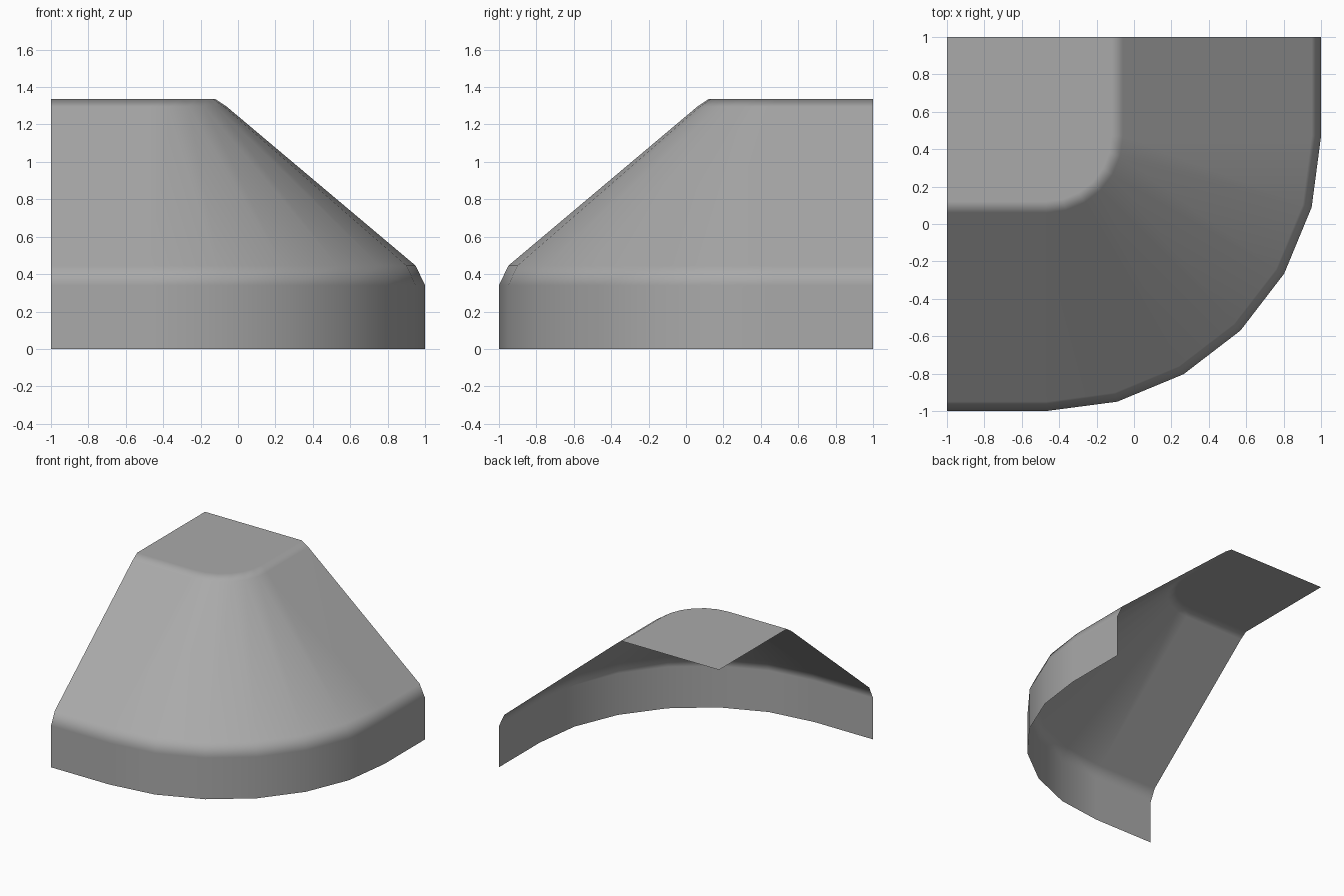
import bpy, bmesh
from math import cos, sin, radians

cube = bpy.data.objects.get("Cube")
if cube:
    bpy.data.objects.remove(cube, do_unlink=True)

# Plain grey finish
grey = bpy.data.materials.new("grey")
grey.use_nodes = True
colour = (0.4, 0.4, 0.4, 1)
grey.diffuse_color = colour
bsdf = grey.node_tree.nodes["Principled BSDF"]
bsdf.inputs["Base Color"].default_value = colour
bsdf.inputs["Roughness"].default_value = 0.8

CENTRE = 0.47      # arc centre is (-CENTRE, CENTRE)
STEPS = 6
# Wall profile, bottom to top: arc radius, height
PROFILE = [(1.47, 0), (1.47, 0.34), (1.42, 0.445), (0.41, 1.295), (0.35, 1.335)]


def ring(bm, radius, z):
    """Rounded corner outline with a straight run at each end."""
    pts = [(-1, CENTRE - radius)]
    for i in range(STEPS + 1):
        a = radians(-90 + 90 * i / STEPS)
        pts.append((-CENTRE + radius * cos(a), CENTRE + radius * sin(a)))
    pts.append((radius - CENTRE, 1))
    return [bm.verts.new((x, y, z)) for x, y in pts]


# Open corner shell: skirt, lower bevel, slope, upper bevel
bm = bmesh.new()
rings = [ring(bm, r, z) for r, z in PROFILE]
for low, high in zip(rings, rings[1:]):
    for i in range(len(low) - 1):
        bm.faces.new((low[i], low[i + 1], high[i + 1], high[i]))

# Flat top
back_corner = bm.verts.new((-1, 1, PROFILE[-1][1]))
bm.faces.new(rings[-1] + [back_corner])

mesh = bpy.data.meshes.new("roof_corner")
bm.to_mesh(mesh)
bm.free()
mesh.materials.append(grey)
mesh.shade_smooth()
shell = bpy.data.objects.new("roof_corner", mesh)
bpy.context.collection.objects.link(shell)

# Large faces stay flat while the bevels carry the blend
shell.modifiers.new("weighted_normals", "WEIGHTED_NORMAL").weight = 100
